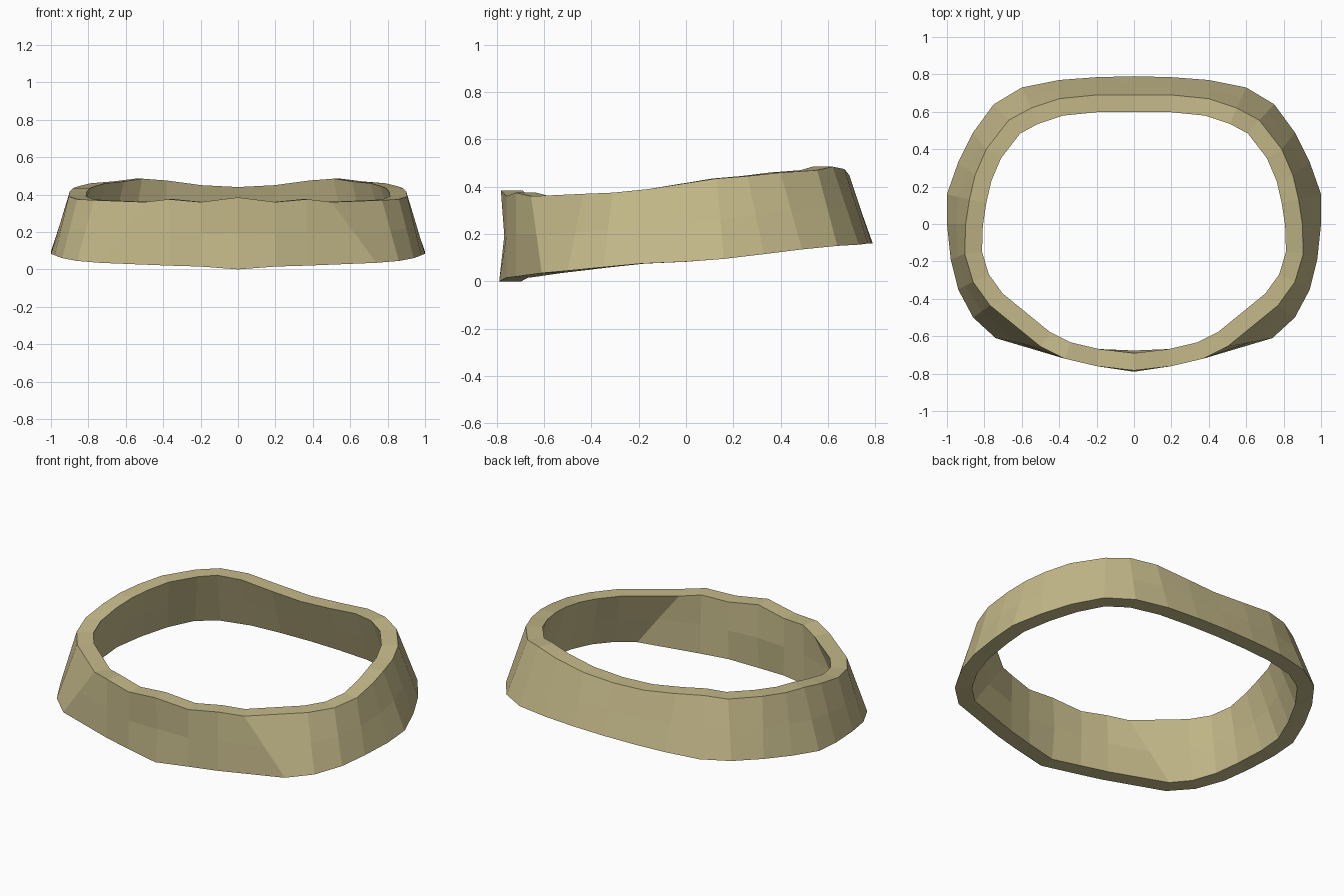
import bpy
import bmesh
from mathutils import Vector

WALL = 0.092  # band thickness

cube = bpy.data.objects.get("Cube")
if cube:
    bpy.data.objects.remove(cube, do_unlink=True)

# Half outlines of the outer wall, from front centre to back centre
lower_edge = [
    (0, -.79, 0), (.2, -.76, .015), (.37, -.72, .02), (.74, -.61, .035),
    (.86, -.5, .045), (.94, -.35, .06), (.98, -.19, .075), (1, 0, .083),
    (1, .16, .095), (.94, .33, .115), (.86, .49, .135), (.75, .64, .15),
    (.6, .73, .155), (.4, .77, .16), (.2, .785, .16), (0, .79, .16)]
upper_edge = [
    (0, -.783, .385), (.2, -.76, .36), (.37, -.72, .375), (.5, -.655, .36),
    (.77, -.435, .37), (.86, -.31, .375), (.905, -.16, .39), (.9, 0, .415),
    (.88, .13, .435), (.85, .26, .445), (.79, .4, .46), (.67, .555, .47),
    (.55, .62, .485), (.4, .67, .475), (.2, .69, .45), (0, .69, .44)]


def mirrored_loop(half):
    """Close a half outline by mirroring it across the centre plane."""
    right = [Vector(p) for p in half]
    left = [Vector((-p.x, p.y, p.z)) for p in reversed(right[1:-1])]
    return right + left


def inset_loop(loop, distance):
    """Move a counter-clockwise loop inward in plan, keeping its heights."""
    result = []
    for i, point in enumerate(loop):
        before = (point - loop[i - 1]).xy.normalized()
        after = (loop[(i + 1) % len(loop)] - point).xy.normalized()
        tangent = (before + after).normalized()
        inward = Vector((-tangent.y, tangent.x, 0))
        miter = max(tangent.dot(before), 0.8)
        result.append(point + inward * distance / miter)
    return result


def flat_material(name, colour):
    material = bpy.data.materials.new(name)
    material.use_nodes = True
    material.diffuse_color = colour
    shader = material.node_tree.nodes["Principled BSDF"]
    shader.inputs["Base Color"].default_value = colour
    return material


# Outer wall loops, with a slight dent at the middle of the front
lower = mirrored_loop(lower_edge)
upper = mirrored_loop(upper_edge)
middle = [a.lerp(b, 0.5) for a, b in zip(lower, upper)]
middle[0].y += 0.018

# Closed cross-section: up the outside, down the inside
outside = [lower, middle, upper]
inside = [inset_loop(loop, WALL) for loop in reversed(outside)]
rings = outside + inside

bm = bmesh.new()
ring_verts = [[bm.verts.new(p) for p in ring] for ring in rings]
for r, ring in enumerate(ring_verts):
    following = ring_verts[(r + 1) % len(ring_verts)]
    for i in range(len(ring)):
        j = (i + 1) % len(ring)
        bm.faces.new((ring[i], ring[j], following[j], following[i]))
bmesh.ops.recalc_face_normals(bm, faces=bm.faces)

# Faceted flared band
mesh = bpy.data.meshes.new("flared_band")
bm.to_mesh(mesh)
bm.free()
mesh.materials.append(flat_material("khaki_tan", (0.56, 0.49, 0.255, 1)))
band = bpy.data.objects.new("flared_band", mesh)
bpy.context.collection.objects.link(band)
